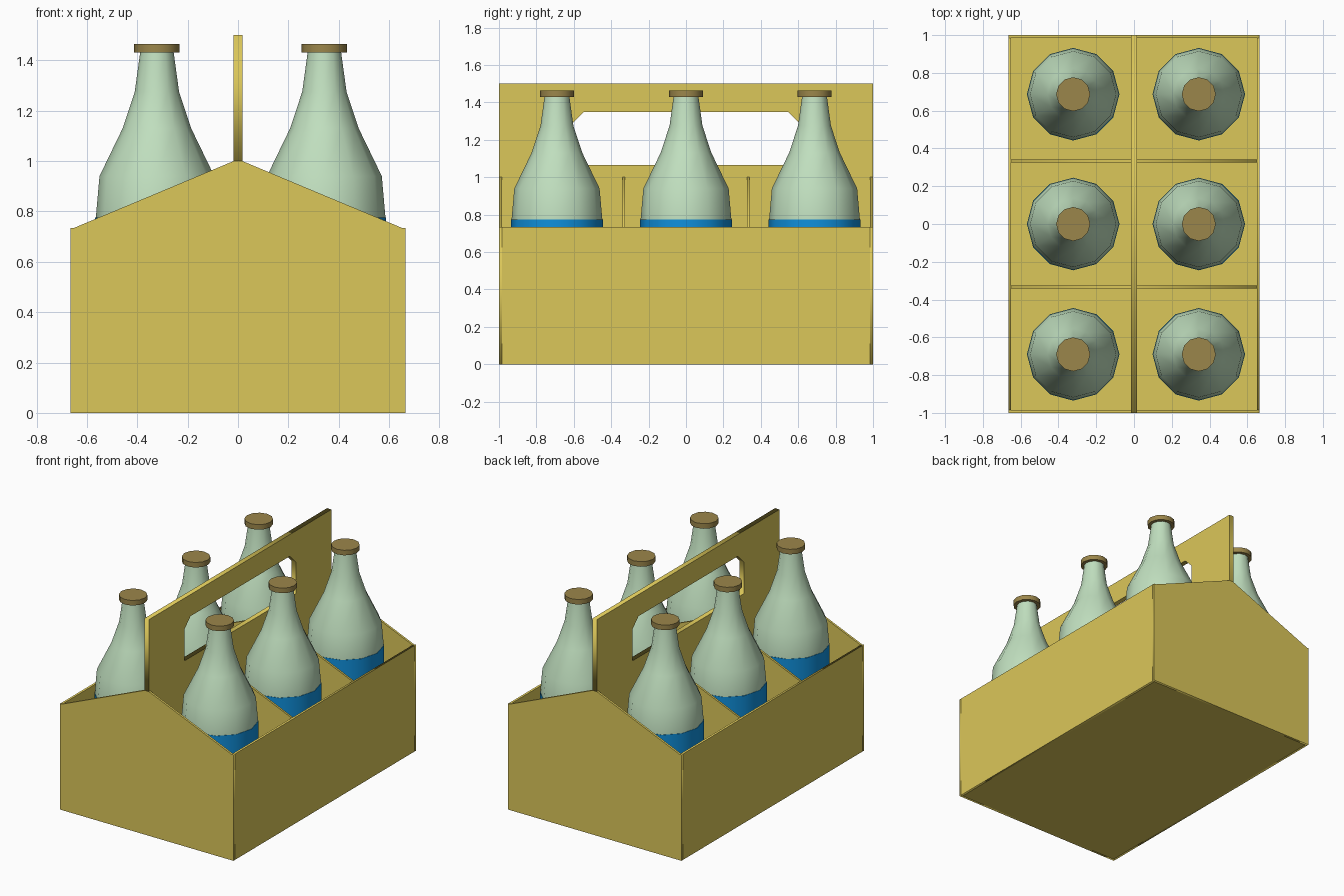
import bpy, bmesh
from math import radians, pi, cos, sin

if "Cube" in bpy.data.objects:
    bpy.data.objects.remove(bpy.data.objects["Cube"])

T = 0.015          # board thickness
W, L, H = 0.665, 1.0, 0.735   # half width, half length, side wall height


def material(name, color):
    m = bpy.data.materials.new(name)
    m.diffuse_color = (*color, 1)
    m.use_nodes = True
    m.node_tree.nodes["Principled BSDF"].inputs["Base Color"].default_value = m.diffuse_color
    return m


CARD = material("card", (0.71, 0.57, 0.10))
GLASS = material("glass", (0.53, 0.74, 0.52))
LABEL = material("label", (0.005, 0.28, 0.72))
CAP = material("cap", (0.33, 0.24, 0.07))


def board(name, outlines, thickness, location, rotation):
    """Flat board from an outline; further outlines become holes."""
    cu = bpy.data.curves.new(name, 'CURVE')
    cu.dimensions = '2D'
    cu.fill_mode = 'BOTH'
    cu.extrude = thickness / 2
    for pts in outlines:
        s = cu.splines.new('POLY')
        s.points.add(len(pts) - 1)
        for p, (x, y) in zip(s.points, pts):
            p.co = (x, y, 0, 1)
        s.use_cyclic_u = True
    ob = bpy.data.objects.new(name, cu)
    bpy.context.collection.objects.link(ob)
    ob.location = location
    ob.rotation_euler = rotation
    cu.materials.append(CARD)
    bpy.ops.object.select_all(action='DESELECT')
    ob.select_set(True)
    bpy.context.view_layer.objects.active = ob
    bpy.ops.object.convert(target='MESH')


def turned(name, profile, location, mat, sides=12):
    """Solid of revolution from (radius, z) points, with flat end caps."""
    bm = bmesh.new()
    rings = [[bm.verts.new((r * cos(2 * pi * i / sides), r * sin(2 * pi * i / sides), z))
              for i in range(sides)] for r, z in profile]
    for a, b in zip(rings, rings[1:]):
        for i in range(sides):
            j = (i + 1) % sides
            bm.faces.new((a[i], a[j], b[j], b[i]))
    bm.faces.new(rings[0][::-1])
    bm.faces.new(rings[-1])
    me = bpy.data.meshes.new(name)
    bm.to_mesh(me)
    bm.free()
    me.materials.append(mat)
    ob = bpy.data.objects.new(name, me)
    bpy.context.collection.objects.link(ob)
    ob.location = location
    bpy.ops.object.select_all(action='DESELECT')
    ob.select_set(True)
    bpy.context.view_layer.objects.active = ob
    bpy.ops.object.shade_smooth_by_angle(angle=radians(40))


ACROSS = (radians(90), 0, 0)             # outline in x-z
ALONG = (radians(90), 0, radians(90))    # outline in y-z


def gable(w, z0):
    half = [(w, z0), (w, H), (W - T, H), (0.017, 1.0)]
    return half + [(-x, z) for x, z in reversed(half)]


# End panels and the two cross dividers
inner = L - T
for name, y in (("front_panel", -L + T / 2), ("back_panel", L - T / 2)):
    board(name, [gable(W, 0)], T, (0, y, 0), ACROSS)
for name, y in (("front_divider", -0.333), ("back_divider", 0.333)):
    board(name, [gable(W - T, T)], T, (0, y, 0), ACROSS)

# Side walls and floor
wall = [(-inner, 0), (inner, 0), (inner, H), (-inner, H)]
for name, s in (("left_wall", -1), ("right_wall", 1)):
    board(name, [wall], T, (s * (W - T / 2), 0, 0), ALONG)
fw = W - T
board("floor", [[(-fw, -inner), (fw, -inner), (fw, inner), (-fw, inner)]],
      T, (0, 0, T / 2), (0, 0, 0))

# Centre board with chamfered hand hole
centre = [(inner, T), (inner, 1.0), (L, 1.0), (L, 1.5)]
hole = [(0.61, 1.065), (0.61, 1.285), (0.545, 1.35)]
mirror = lambda pts: pts + [(-x, z) for x, z in reversed(pts)]
board("handle_board", [mirror(centre), mirror(hole)], 0.034, (0, 0, 0), ALONG)

# Bottles with labels and caps
glass = [(0.228, 0.94), (0.136, 1.13), (0.088, 1.275), (0.066, 1.435)]
for x in (-0.322, 0.343):
    for y in (-0.69, 0.0, 0.687):
        turned("bottle", [(0.243, T), (0.243, 0.77)] + glass, (x, y, 0), GLASS)
        turned("label", [(0.245, 0.3), (0.245, 0.775)], (x, y, 0), LABEL)
        turned("cap", [(0.09, 1.43), (0.09, 1.465)], (x, y, 0), CAP)
